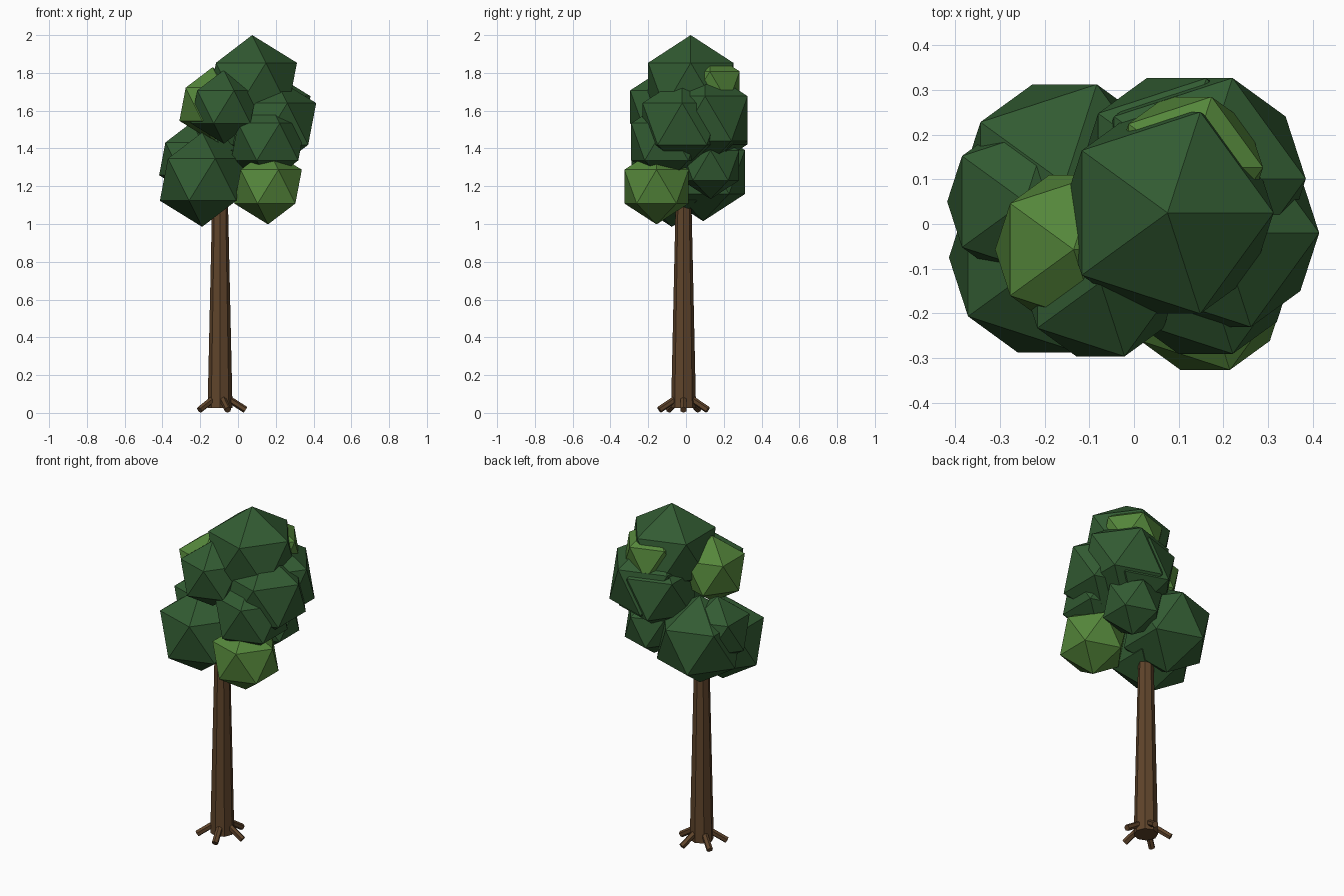
import bpy
from math import cos, sin, tau
from mathutils import Vector

cube = bpy.data.objects.get("Cube")
if cube:
    bpy.data.objects.remove(cube, do_unlink=True)


def make_material(name, rgb):
    mat = bpy.data.materials.new(name)
    mat.use_nodes = True
    mat.diffuse_color = (*rgb, 1)
    mat.node_tree.nodes["Principled BSDF"].inputs["Base Color"].default_value = (*rgb, 1)
    return mat


dark_green = make_material("dark green leaves", (0.032, 0.105, 0.032))
light_green = make_material("light green leaves", (0.09, 0.24, 0.043))
brown = make_material("brown bark", (0.115, 0.058, 0.024))


def finish(name, mat):
    obj = bpy.context.object
    obj.name = name
    obj.data.materials.append(mat)
    return obj


def leaf_clump(name, mat, x, y, z, radius):
    bpy.ops.mesh.primitive_ico_sphere_add(subdivisions=1, radius=radius, location=(x, y, z))
    return finish(name, mat)


def tapered_limb(name, start, end, r_start, r_end, sides):
    start, end = Vector(start), Vector(end)
    axis = end - start
    bpy.ops.mesh.primitive_cone_add(vertices=sides, radius1=r_start, radius2=r_end,
                                    depth=axis.length, location=(start + end) / 2)
    obj = finish(name, brown)
    obj.rotation_mode = "QUATERNION"
    obj.rotation_quaternion = axis.to_track_quat("Z", "Y")
    return obj


# Trunk
TX, TY = -0.095, -0.013
tapered_limb("trunk", (TX, TY, 0.025), (TX, TY, 1.25), 0.066, 0.039, 8)

# Five roots spread evenly around the trunk foot
for i in range(5):
    a = tau * i / 5
    x, y = cos(a), sin(a)
    tapered_limb(f"root_{i + 1}", (TX + 0.035 * x, TY + 0.035 * y, 0.08),
                 (TX + 0.135 * x, TY + 0.135 * y, 0.016), 0.018, 0.018, 6)

# Dark leaf clumps: x, y, z, radius
dark_clumps = {
    "crown_top": (0.075, 0.025, 1.735, 0.265),
    "crown_front_left_low": (-0.19, -0.075, 1.235, 0.25),
    "crown_front_high": (-0.075, -0.13, 1.62, 0.195),
    "crown_side": (0.193, -0.02, 1.53, 0.247),
    "crown_back_high": (0.147, 0.101, 1.558, 0.265),
    "crown_back_middle": (0.095, 0.12, 1.53, 0.242),
    "crown_back_low": (-0.155, 0.091, 1.275, 0.26),
    "crown_outer_low": (-0.244, 0.05, 1.345, 0.194),
    "crown_front_middle": (0.16, -0.103, 1.435, 0.22),
    "crown_back_small": (0.12, 0.13, 1.31, 0.178),
}
for name, spec in dark_clumps.items():
    leaf_clump(name, dark_green, *spec)

# Light leaf clumps
light_clumps = {
    "light_clump_low": (0.159, -0.156, 1.198, 0.2),
    "light_clump_side": (-0.135, -0.057, 1.634, 0.196),
    "light_clump_back": (0.122, 0.126, 1.725, 0.186),
}
for name, spec in light_clumps.items():
    leaf_clump(name, light_green, *spec)
